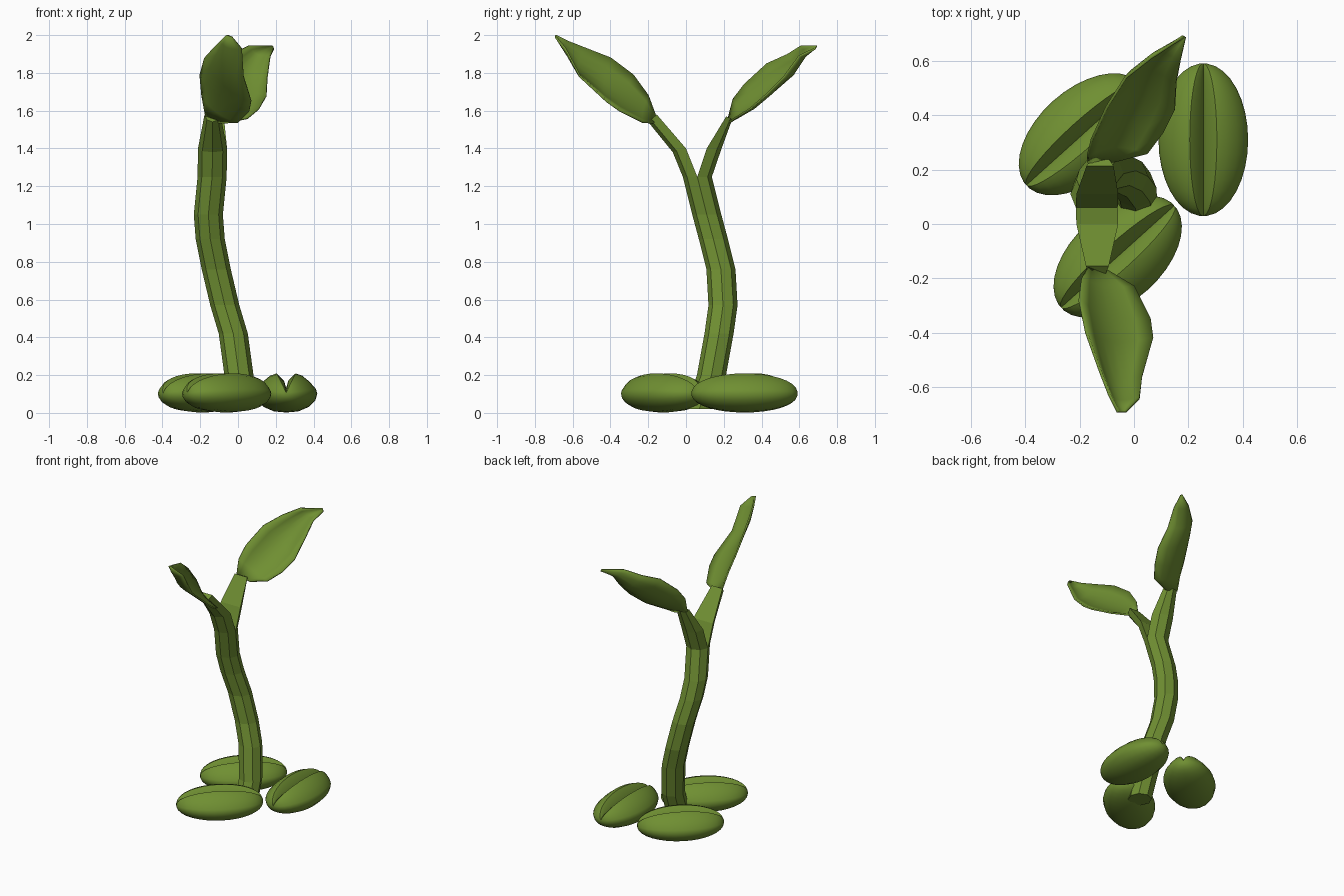
import bpy, math
from mathutils import Vector

if "Cube" in bpy.data.objects:
    bpy.data.objects.remove(bpy.data.objects["Cube"])

green = bpy.data.materials.new("leaf_green")
green.diffuse_color = (0.16, 0.275, 0.032, 1)
green.use_nodes = True
green.node_tree.nodes["Principled BSDF"].inputs["Base Color"].default_value = green.diffuse_color


def make(name, verts, faces, smooth=None):
    me = bpy.data.meshes.new(name)
    me.from_pydata([tuple(v) for v in verts], [], faces)
    me.materials.append(green)
    ob = bpy.data.objects.new(name, me)
    bpy.context.collection.objects.link(ob)
    bpy.ops.object.select_all(action='DESELECT')
    ob.select_set(True)
    bpy.context.view_layer.objects.active = ob
    bpy.ops.object.mode_set(mode='EDIT')
    bpy.ops.mesh.select_all(action='SELECT')
    bpy.ops.mesh.normals_make_consistent(inside=False)
    bpy.ops.object.mode_set(mode='OBJECT')
    if smooth:
        bpy.ops.object.shade_smooth_by_angle(angle=math.radians(smooth))
    return ob


def loft(name, rings, smooth=None):
    """Skin closed rings of equal count, with both ends capped."""
    n = len(rings[0])
    verts = [v for r in rings for v in r]
    faces = [(i * n + j, i * n + (j + 1) % n, (i + 1) * n + (j + 1) % n, (i + 1) * n + j)
             for i in range(len(rings) - 1) for j in range(n)]
    faces += [tuple(range(n))[::-1], tuple(range(len(verts) - n, len(verts)))]
    return make(name, verts, faces, smooth)


# Stem: eight-sided, bending upward
R = 0.077
path = [(0.01, 0.07, 0.02), (0.005, 0.135, 0.2), (-0.025, 0.175, 0.42), (-0.07, 0.196, 0.57),
        (-0.115, 0.185, 0.76), (-0.147, 0.145, 0.92), (-0.157, 0.11, 1.05), (-0.137, 0.06, 1.25)]
loft("stem", [[(x + R * math.cos(a * math.pi / 4), y + R * math.sin(a * math.pi / 4), z)
               for a in range(8)] for x, y, z in path])


# Fork branches: half-octagon sections that taper to the leaf
def branch(name, sections):
    rings = []
    for x, w, (yi, zi), (yo, zo) in sections:   # inner (flat) and outer (round) side
        ring = []
        for a in range(5):
            c, s = math.cos(a * math.pi / 4), math.sin(a * math.pi / 4)
            ring.append((x + w * c, yi + (yo - yi) * s, zi + (zo - zi) * s))
        rings.append(ring)
    loft(name, rings)


branch("front_branch", [(-0.137, R, (0.06, 1.25), (-0.017, 1.25)),
                        (-0.135, R, (0.0, 1.40), (-0.07, 1.38)),
                        (-0.135, 0.042, (-0.155, 1.58), (-0.2, 1.54))])
branch("back_branch", [(-0.137, R, (0.06, 1.25), (0.137, 1.25)),
                       (-0.135, R, (0.11, 1.40), (0.185, 1.39)),
                       (-0.125, 0.05, (0.213, 1.57), (0.245, 1.555))])


# Leaves: cupped blade spanned between a high and a low edge
def leaf(name, high, low, sag, up):
    n, m = 7, len(high)
    up = Vector(up).normalized()
    verts = []
    for i, (h, l) in enumerate(zip(high, low)):
        depth = sag * math.sin(math.pi * i / (m - 1)) ** 0.7
        for j in range(n):
            t = j / (n - 1)
            verts.append(Vector(h).lerp(Vector(l), t) - up * depth * 4 * t * (1 - t))
    faces = [(i * n + j, i * n + j + 1, (i + 1) * n + j + 1, (i + 1) * n + j)
             for i in range(m - 1) for j in range(n - 1)]
    ob = make(name, verts, faces, 60)
    mod = ob.modifiers.new("thickness", 'SOLIDIFY')
    mod.thickness, mod.offset = 0.01, 0


leaf("front_leaf",
     [(-0.17, -0.16, 1.57), (-0.19, -0.2, 1.68), (-0.2, -0.28, 1.79), (-0.175, -0.4, 1.88),
      (-0.125, -0.54, 1.935), (-0.09, -0.63, 1.97), (-0.06, -0.69, 2.0)],
     [(-0.1, -0.17, 1.535), (0.0, -0.23, 1.54), (0.06, -0.35, 1.60), (0.07, -0.42, 1.65),
      (0.03, -0.56, 1.78), (0.02, -0.64, 1.93), (-0.03, -0.69, 1.99)],
     0.045, (0.135, 0.134, 0.127))
leaf("back_leaf",
     [(-0.17, 0.225, 1.56), (-0.17, 0.25, 1.66), (-0.155, 0.31, 1.74), (-0.1, 0.43, 1.85),
      (-0.03, 0.54, 1.90), (0.06, 0.61, 1.945), (0.18, 0.69, 1.945)],
     [(-0.07, 0.23, 1.535), (0.05, 0.26, 1.56), (0.11, 0.34, 1.61), (0.15, 0.42, 1.68),
      (0.155, 0.52, 1.78), (0.17, 0.6, 1.89), (0.19, 0.685, 1.93)],
     0.065, (0.074, -0.158, 0.115))

# Seeds: rounded beans with a creased groove along the top
half = [(0.0, 0.03), (0.012, 0.07), (0.05, 0.107), (0.085, 0.095), (0.125, 0.062),
        (0.157, 0.025), (0.165, 0.0), (0.155, -0.035), (0.12, -0.07), (0.065, -0.094)]
section = half + [(0.0, -0.1)] + [(-x, z) for x, z in half[:0:-1]]


def seed(name, cx, cy, angle):
    c, s = math.cos(angle), math.sin(angle)
    rings = []
    for k in range(17):
        u = math.pi * (0.03 + 0.94 * k / 16)
        along, k_w = -0.281 * math.cos(u), math.sin(u)
        rings.append([(cx + along * c - x * k_w * s, cy + along * s + x * k_w * c,
                       0.102 + z * k_w ** 0.9) for x, z in section])
    loft(name, rings, 40)


seed("right_seed", 0.255, 0.31, math.pi / 2)
seed("front_seed", -0.06, -0.12, math.radians(42))
seed("back_seed", -0.188, 0.33, math.radians(42))
